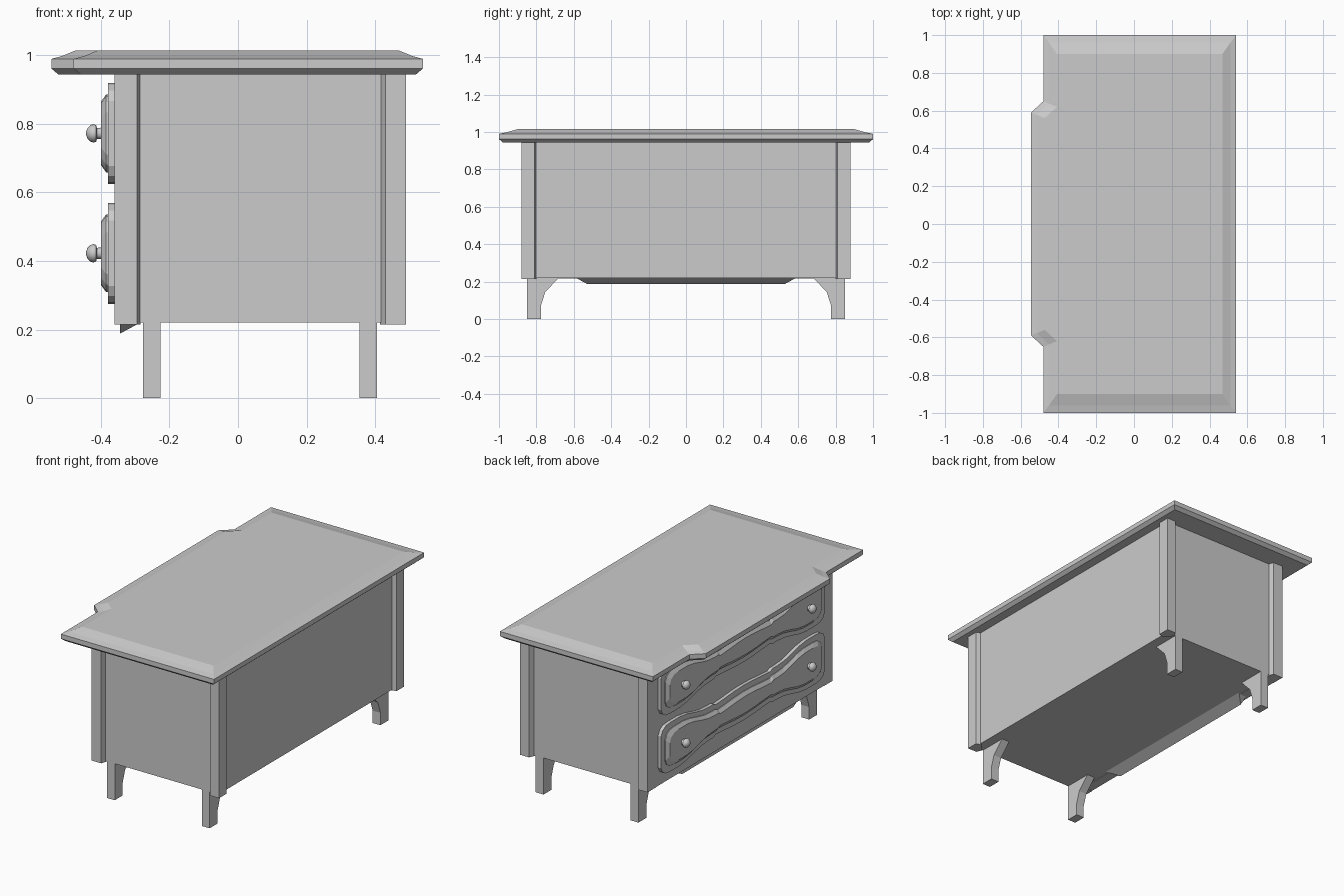
import bpy, bmesh, math

if "Cube" in bpy.data.objects:
    bpy.data.objects.remove(bpy.data.objects["Cube"])


def loft(name, rings):
    """Skin a stack of equal-length closed rings and cap both ends."""
    bm = bmesh.new()
    vs = [[bm.verts.new(p) for p in r] for r in rings]
    n = len(vs[0])
    for a, b in zip(vs, vs[1:]):
        for i in range(n):
            j = (i + 1) % n
            bm.faces.new((a[i], a[j], b[j], b[i]))
    bm.faces.new(vs[0][::-1])
    bm.faces.new(vs[-1])
    bmesh.ops.recalc_face_normals(bm, faces=bm.faces[:])
    me = bpy.data.meshes.new(name)
    bm.to_mesh(me)
    bm.free()
    ob = bpy.data.objects.new(name, me)
    bpy.context.collection.objects.link(ob)
    return ob


def prism_z(name, pts, z0, z1):
    return loft(name, [[(x, y, z) for x, y in pts] for z in (z0, z1)])


def box(name, x0, x1, y0, y1, z0, z1):
    return prism_z(name, [(x0, y0), (x1, y0), (x1, y1), (x0, y1)], z0, z1)


# Table top: moulded edge following a stepped-front outline
def top_ring(z, d, e):
    k = 0.414 * d
    half = [(0.54 - d, 1 - e), (-0.48 + d, 1 - e),
            (-0.48 + d, 0.65 - k), (-0.545 + d, 0.59 - k)]
    pts = half + [(x, -y) for x, y in reversed(half)]
    return [(x, y, z) for x, y in pts]


loft("table_top", [top_ring(*r) for r in (
    (0.945, 0.02, 0.02), (0.962, 0, 0), (0.99, 0, 0),
    (0.998, 0.03, 0.04), (1.015, 0.072, 0.1))])

# Carcass and front panel
box("carcass", -0.34, 0.465, -0.85, 0.85, 0.22, 0.955)
box("front_panel", -0.36, -0.30, -0.83, 0.83, 0.217, 0.955)

# Corner posts and legs, mirrored across y
front_post = [(-0.36, 0.88), (-0.295, 0.88), (-0.285, 0.845), (-0.30, 0.80), (-0.36, 0.80)]
rear_post = [(0.49, 0.88), (0.43, 0.88), (0.415, 0.845), (0.46, 0.80), (0.49, 0.81)]
leg = [(0.85, 0), (0.775, 0), (0.775, 0.075), (0.752, 0.145), (0.675, 0.225), (0.85, 0.225)]
for s, side in ((-1, "right"), (1, "left")):
    for end, post, x0 in (("front", front_post, -0.278), ("rear", rear_post, 0.354)):
        prism_z(f"{end}_{side}_post", [(x, s * y) for x, y in post], 0.215, 0.955)
        loft(f"{end}_{side}_leg",
             [[(x, s * y, z) for y, z in leg] for x in (x0, x0 + 0.052)])

# Sloping apron under the drawers
loft("apron", [[(x, -a, 0.225), (x, a, 0.225), (x, b, z), (x, -b, z)]
               for x, a, b, z in ((-0.345, 0.59, 0.53, 0.188), (-0.285, 0.59, 0.588, 0.22))])

# Serpentine drawer outline: (y, half height)
quarter = [(0.78, 0.095), (0.765, 0.125), (0.735, 0.143), (0.69, 0.1475), (0.60, 0.1475),
           (0.53, 0.138), (0.46, 0.12), (0.39, 0.105), (0.32, 0.10), (0.28, 0.10),
           (0.26, 0.09), (0.18, 0.095), (0.09, 0.102)]
upper = quarter + [(0, 0.105)] + [(-y, h) for y, h in reversed(quarter)]
outline = upper + [(y, -h) for y, h in reversed(upper)]


def drawer_ring(x, zc, inset):
    sy = (0.78 - inset) / 0.78
    return [(x, y * sy, zc + z - math.copysign(inset, z)) for y, z in outline]


for zc, name in ((0.7725, "upper"), (0.4225, "lower")):
    loft(name + "_drawer_front", [drawer_ring(x, zc, 0) for x in (-0.35, -0.38)])
    loft(name + "_drawer_panel", [drawer_ring(-0.37, zc, 0.034), drawer_ring(-0.385, zc, 0.034),
                                  drawer_ring(-0.40, zc, 0.055)])
    # Turned knobs: (x, radius) lathe profile
    prof = [(-0.39, 0.017), (-0.412, 0.016), (-0.414, 0.024), (-0.422, 0.027),
            (-0.431, 0.024), (-0.439, 0.016), (-0.443, 0.006)]
    for s, side in ((-1, "right"), (1, "left")):
        knob = loft(f"{name}_{side}_knob", [
            [(x, s * 0.6 + r * math.cos(i * math.tau / 16), zc + r * math.sin(i * math.tau / 16))
             for i in range(16)] for x, r in prof])
        bpy.ops.object.select_all(action='DESELECT')
        knob.select_set(True)
        bpy.context.view_layer.objects.active = knob
        bpy.ops.object.shade_smooth_by_angle(angle=math.radians(40))
